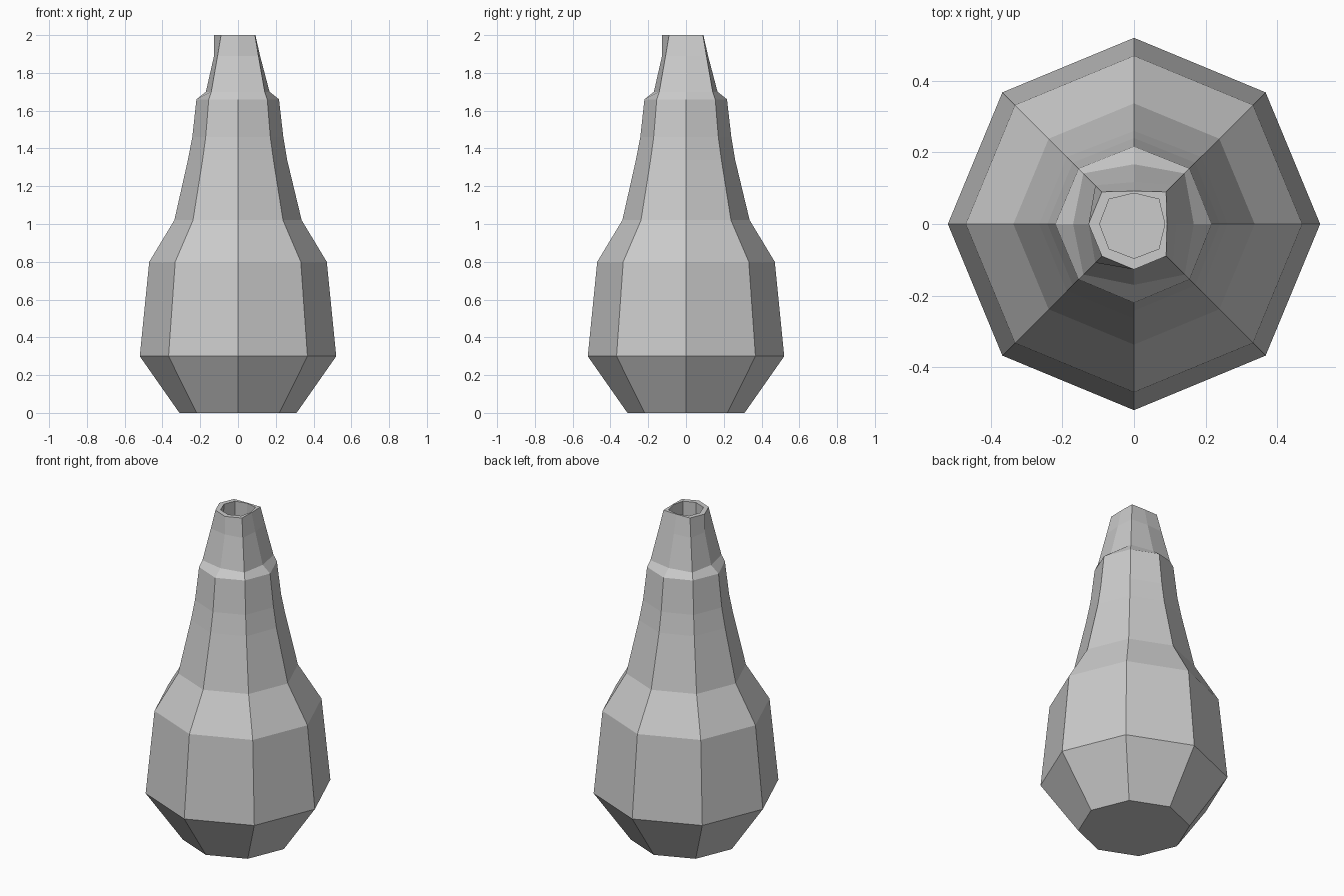
import bpy, bmesh
from math import cos, sin, pi

# Rings: z, then radii at the +x/+y, -x/-y and diagonal corners
outer = [
    (0.00, 0.31, 0.31, 0.31),
    (0.30, 0.52, 0.52, 0.52),
    (0.80, 0.47, 0.47, 0.47),
    (1.02, 0.337, 0.337, 0.337),
    (1.34, 0.26, 0.265, 0.265),
    (1.46, 0.24, 0.242, 0.242),
    (1.66, 0.217, 0.22, 0.219),
    (1.70, 0.167, 0.17, 0.20),
    (1.89, 0.117, 0.127, 0.153),
    (2.00, 0.092, 0.127, 0.127),
]
# Hollow inside, from the mouth down to the floor
inner = [
    (2.00, 0.086, 0.096, 0.098),
    (1.70, 0.10, 0.10, 0.11),
    (1.46, 0.17, 0.17, 0.17),
    (1.02, 0.28, 0.28, 0.28),
    (0.80, 0.41, 0.41, 0.41),
    (0.30, 0.45, 0.45, 0.45),
    (0.06, 0.28, 0.28, 0.28),
]

bm = bmesh.new()


def ring(z, plus, minus, diag):
    verts = []
    for i in range(8):
        r = diag if i % 2 else (plus if i < 4 else minus)
        verts.append(bm.verts.new((r * cos(i * pi / 4), r * sin(i * pi / 4), z)))
    return verts


# Octagonal bottle shell
rings = [ring(*p) for p in outer + inner]
for a, b in zip(rings, rings[1:]):
    for i in range(8):
        j = (i + 1) % 8
        bm.faces.new((a[i], a[j], b[j], b[i]))

# Underside and inside floor
bm.faces.new(rings[0][::-1])
bm.faces.new(rings[-1])
bmesh.ops.recalc_face_normals(bm, faces=bm.faces)

mesh = bpy.data.meshes.new("bottle")
bm.to_mesh(mesh)
bm.free()
bottle = bpy.data.objects.new("bottle", mesh)
bpy.context.collection.objects.link(bottle)
